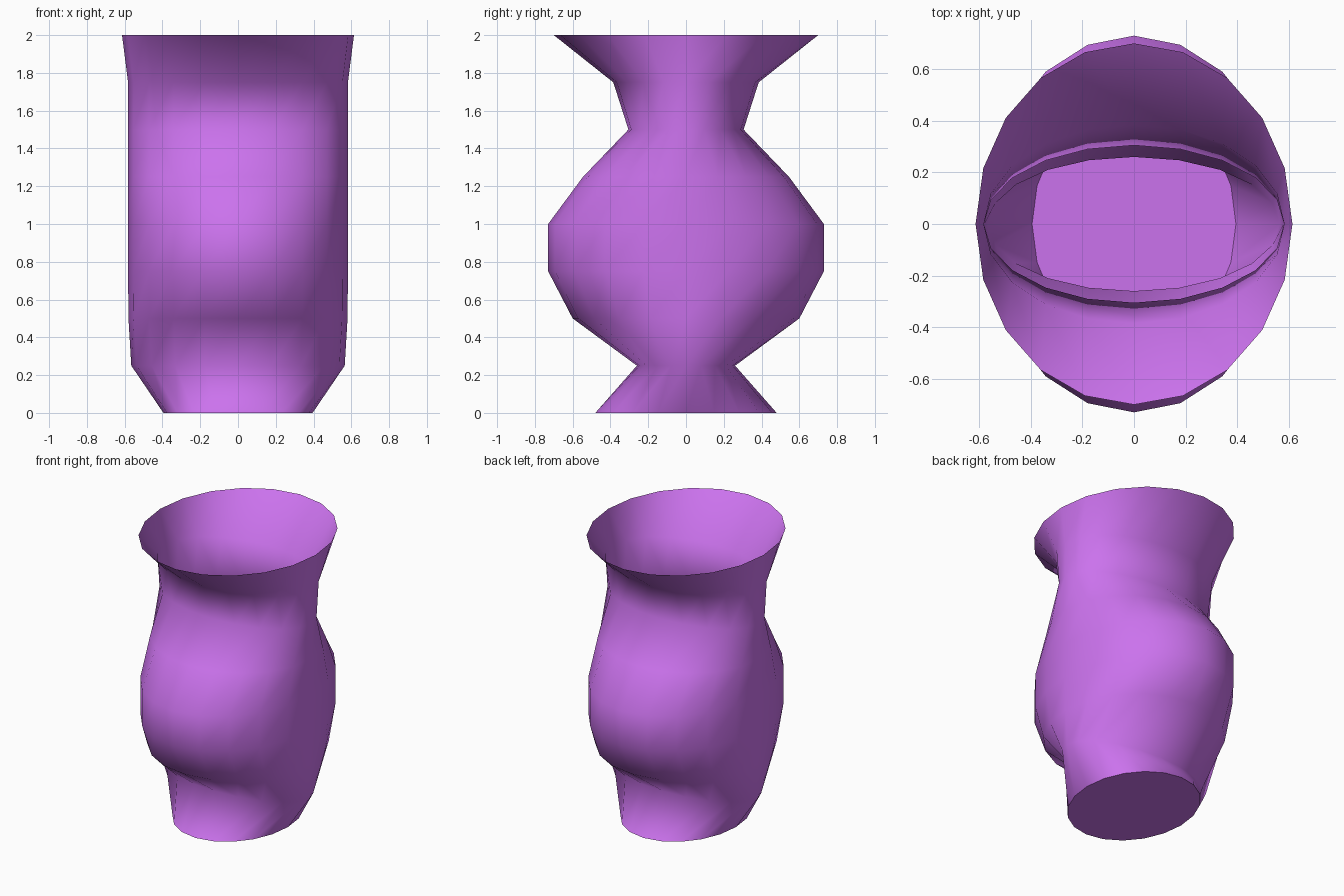
import bpy, bmesh
from math import sin, cos, pi

if "Cube" in bpy.data.objects:
    bpy.data.objects.remove(bpy.data.objects["Cube"])

SIDES = 20
# half-width (x), half-depth (y) of each elliptical ring, evenly spaced in height
RINGS = [(0.395, 0.48), (0.565, 0.26), (0.58, 0.60), (0.582, 0.73), (0.582, 0.73),
         (0.582, 0.545), (0.582, 0.305), (0.582, 0.385), (0.614, 0.70)]
STEP = 0.25

bm = bmesh.new()

# stacked rings
loops = []
for i, (rx, ry) in enumerate(RINGS):
    loops.append([bm.verts.new((rx * cos(2 * pi * k / SIDES),
                                ry * sin(2 * pi * k / SIDES), i * STEP))
                  for k in range(SIDES)])

# smooth open wall
for low, high in zip(loops, loops[1:]):
    for k in range(SIDES):
        n = (k + 1) % SIDES
        bm.faces.new((low[k], low[n], high[n], high[k])).smooth = True

# flat floor with a crisp rim
floor = bm.faces.new(loops[0][::-1])
for edge in floor.edges:
    edge.smooth = False

mesh = bpy.data.meshes.new("vase")
bm.to_mesh(mesh)
bm.free()
vase = bpy.data.objects.new("vase", mesh)
bpy.context.collection.objects.link(vase)

# purple glaze
glaze = bpy.data.materials.new("purple_glaze")
glaze.diffuse_color = (0.6, 0.17, 0.85, 1)
glaze.use_nodes = True
glaze.node_tree.nodes["Principled BSDF"].inputs["Base Color"].default_value = glaze.diffuse_color
mesh.materials.append(glaze)
